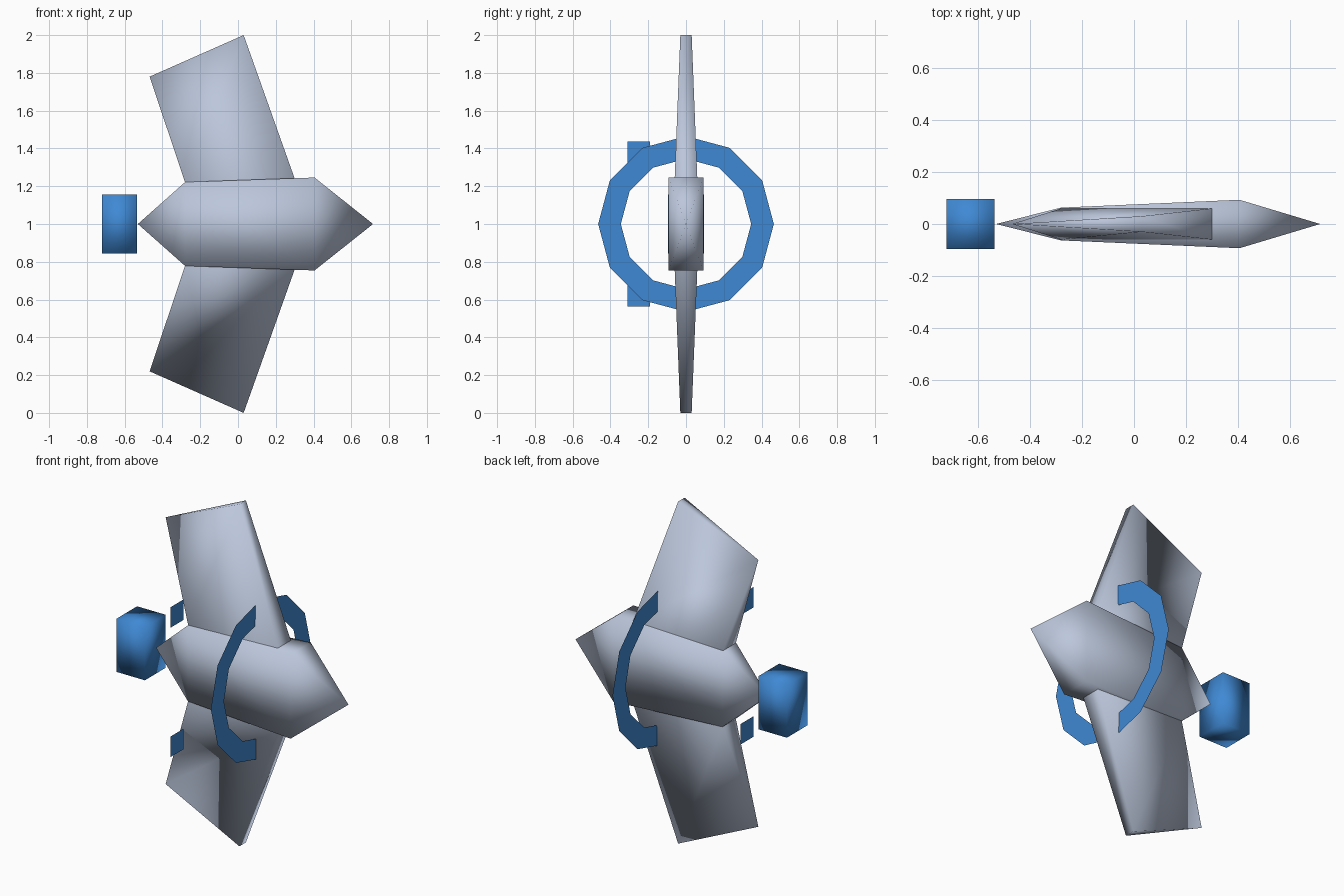
import bpy
import math

if "Cube" in bpy.data.objects:
    bpy.data.objects.remove(bpy.data.objects["Cube"])


def material(name, rgb):
    m = bpy.data.materials.new(name)
    m.diffuse_color = (*rgb, 1.0)
    m.use_nodes = True
    m.node_tree.nodes["Principled BSDF"].inputs["Base Color"].default_value = m.diffuse_color
    return m


GREY = material("pale_steel", (0.50, 0.57, 0.71))
BLUE = material("bright_blue", (0.05, 0.25, 0.66))
MID = 1.0  # height of the long axis


def build(name, verts, faces, mat, smooth=True):
    me = bpy.data.meshes.new(name)
    me.from_pydata(verts, [], faces)
    me.materials.append(mat)
    for p in me.polygons:
        p.use_smooth = smooth
    ob = bpy.data.objects.new(name, me)
    bpy.context.collection.objects.link(ob)
    return ob


def section(x, hy, hz):
    """Rectangular cross-section of the hull."""
    return [(x, y, MID + z) for y, z in ((-hy, -hz), (hy, -hz), (hy, hz), (-hy, hz))]


# Hull: two rectangular sections closed by a pointed tail and nose
verts = section(-0.28, 0.063, 0.222) + section(0.405, 0.093, 0.246)
verts += [(-0.53, 0, MID), (0.715, 0, MID)]
faces = []
for i in range(4):
    j = (i + 1) % 4
    faces += [(i, j, 4 + j, 4 + i), (j, i, 8), (4 + i, 4 + j, 9)]
build("hull", verts, faces, GREY)

# Swept wings: rectangular root, tip narrowing to a sharp trailing corner
for name, s in (("upper_wing", 1), ("lower_wing", -1)):
    verts = [(-0.28, -0.06, MID + s * 0.22), (0.30, -0.06, MID + s * 0.241),
             (0.30, 0.06, MID + s * 0.241), (-0.28, 0.06, MID + s * 0.22),
             (-0.468, 0, MID + s * 0.78),
             (0.03, -0.03, MID + s), (0.03, 0.03, MID + s)]
    faces = [(0, 1, 5, 4), (1, 2, 6, 5), (2, 3, 4, 6), (3, 0, 4), (4, 5, 6)]
    if s < 0:
        faces = [f[::-1] for f in faces]
    build(name, verts, faces, GREY)

# Engine block floating behind the tail
x0, x1 = -0.72, -0.535
verts = section(x0, 0.096, 0.155) + section(x1, 0.096, 0.155)
faces = [(3, 2, 1, 0), (4, 5, 6, 7)]
faces += [(i, (i + 1) % 4, 4 + (i + 1) % 4, 4 + i) for i in range(4)]
build("engine_block", verts, faces, BLUE)

# Flat twelve-sided ring around the hull
N = 12
verts = [(0.15, r * math.cos(math.tau * i / N), MID + r * math.sin(math.tau * i / N))
         for r in (0.345, 0.465) for i in range(N)]
faces = [(i, N + i, N + (i + 1) % N, (i + 1) % N) for i in range(N)]
build("hoop", verts, faces, BLUE, smooth=False)

# Flat square panels above and below, on one side
for name, c in (("upper_panel", 0.378), ("lower_panel", -0.378)):
    h = 0.06
    verts = [(-0.22, -0.25 + a * h, MID + c + b * h)
             for a, b in ((-1, -1), (1, -1), (1, 1), (-1, 1))]
    build(name, verts, [(0, 1, 2, 3)], BLUE, smooth=False)
